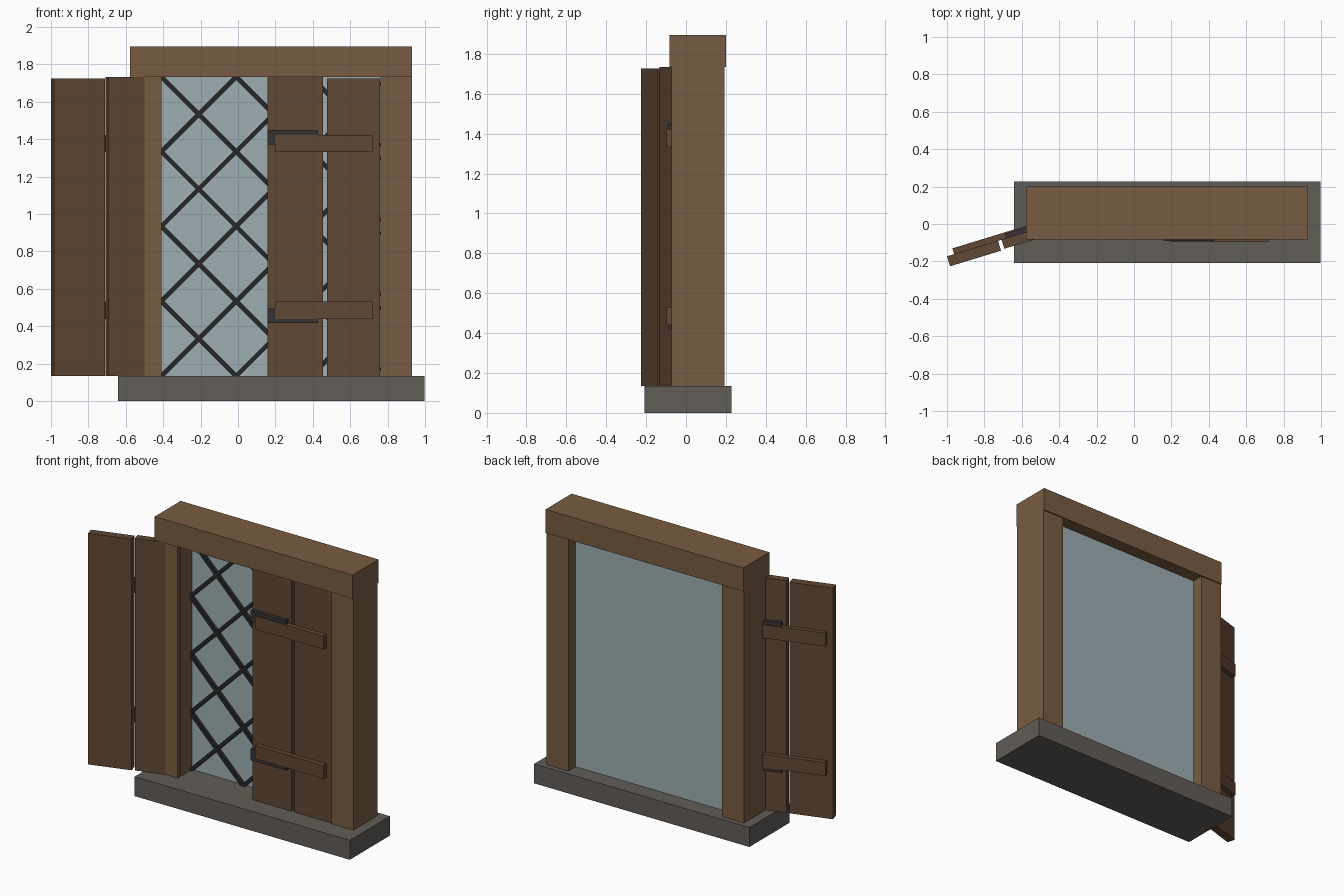
import bpy, bmesh
from math import radians
from mathutils import Matrix, Vector

if "Cube" in bpy.data.objects:
    bpy.data.objects.remove(bpy.data.objects["Cube"])


def material(name, rgb):
    m = bpy.data.materials.new(name)
    m.diffuse_color = (*rgb, 1)
    m.use_nodes = True
    m.node_tree.nodes["Principled BSDF"].inputs["Base Color"].default_value = m.diffuse_color
    return m


frame_wood = material("frame_wood", (0.19, 0.108, 0.055))
shutter_wood = material("shutter_wood", (0.12, 0.065, 0.035))
stone = material("stone", (0.12, 0.11, 0.098))
iron = material("iron", (0.035, 0.032, 0.034))
lead = material("lead", (0.02, 0.02, 0.022))
glass = material("glass", (0.34, 0.43, 0.45))


def add_box(bm, lo, hi, matrix=Matrix()):
    lo, hi = Vector(lo), Vector(hi)
    bmesh.ops.create_cube(bm, size=1, matrix=matrix @ Matrix.Translation((lo + hi) / 2)
                          @ Matrix.Diagonal((*(hi - lo), 1)))


def finish(name, bm, mat, matrix=Matrix()):
    mesh = bpy.data.meshes.new(name)
    bm.to_mesh(mesh)
    bm.free()
    mesh.materials.append(mat)
    ob = bpy.data.objects.new(name, mesh)
    ob.matrix_world = matrix
    bpy.context.collection.objects.link(ob)


def box(name, lo, hi, mat, matrix=Matrix()):
    bm = bmesh.new()
    add_box(bm, lo, hi)
    finish(name, bm, mat, matrix)


# Opening limits
L, R, B, T = -0.41, 0.762, 0.134, 1.733

# Frame: sill, lintel and two posts
box("sill", (-0.642, -0.208, 0), (0.998, 0.227, B), stone)
box("lintel", (-0.577, -0.083, T), (0.93, 0.2, 1.895), frame_wood)
box("left_post", (-0.577, -0.073, B), (L, 0.192, T), frame_wood)
box("right_post", (R, -0.073, B), (0.93, 0.192, T), frame_wood)

# Window pane
box("glass_pane", (L, 0.085, B), (R, 0.112, T), glass)

# Diamond lattice: 45 degree bars clipped to the opening
bm = bmesh.new()
step = 0.4
for s in (1, -1):
    for k in range(-3, 8):
        z0 = B + step * k
        xs = sorted((L + s * (B - z0), L + s * (T - z0)))
        x0, x1 = max(L, xs[0]), min(R, xs[1])
        if x1 - x0 < 0.02:
            continue
        mid = (x0 + x1) / 2
        half = (x1 - x0) * 2 ** 0.5 / 2
        m = (Matrix.Translation((mid, 0.073, z0 + s * (mid - L)))
             @ Matrix.Rotation(radians(-45 * s), 4, 'Y'))
        add_box(bm, (-half, -0.012, -0.012), (half, 0.012, 0.012), m)
finish("lead_lattice", bm, lead)


# Shutter: two planks, two ledges, two iron straps, built from its own left edge
def shutter(side, x, y, angle):
    m = Matrix.Translation((x, y, 0)) @ Matrix.Rotation(radians(angle), 4, 'Z')
    box(side + "_inner_plank", (0, -0.028, B), (0.298, 0.023, T), shutter_wood, m)
    box(side + "_outer_plank", (0.318, -0.028, B), (0.603, 0.028, 1.726), shutter_wood, m)
    for pos, ledge_z, strap_z in (("lower", 0.44, 0.417), ("upper", 1.332, 1.372)):
        box(f"{side}_{pos}_ledge", (0.04, -0.06, ledge_z),
            (0.563, -0.027, ledge_z + 0.092), shutter_wood, m)
        box(f"{side}_{pos}_strap", (0, -0.053, strap_z),
            (0.272, -0.027, strap_z + 0.077), iron, m)


shutter("right_shutter", 0.157, -0.037, 0)
shutter("left_shutter", -0.415, -0.023, 197)
